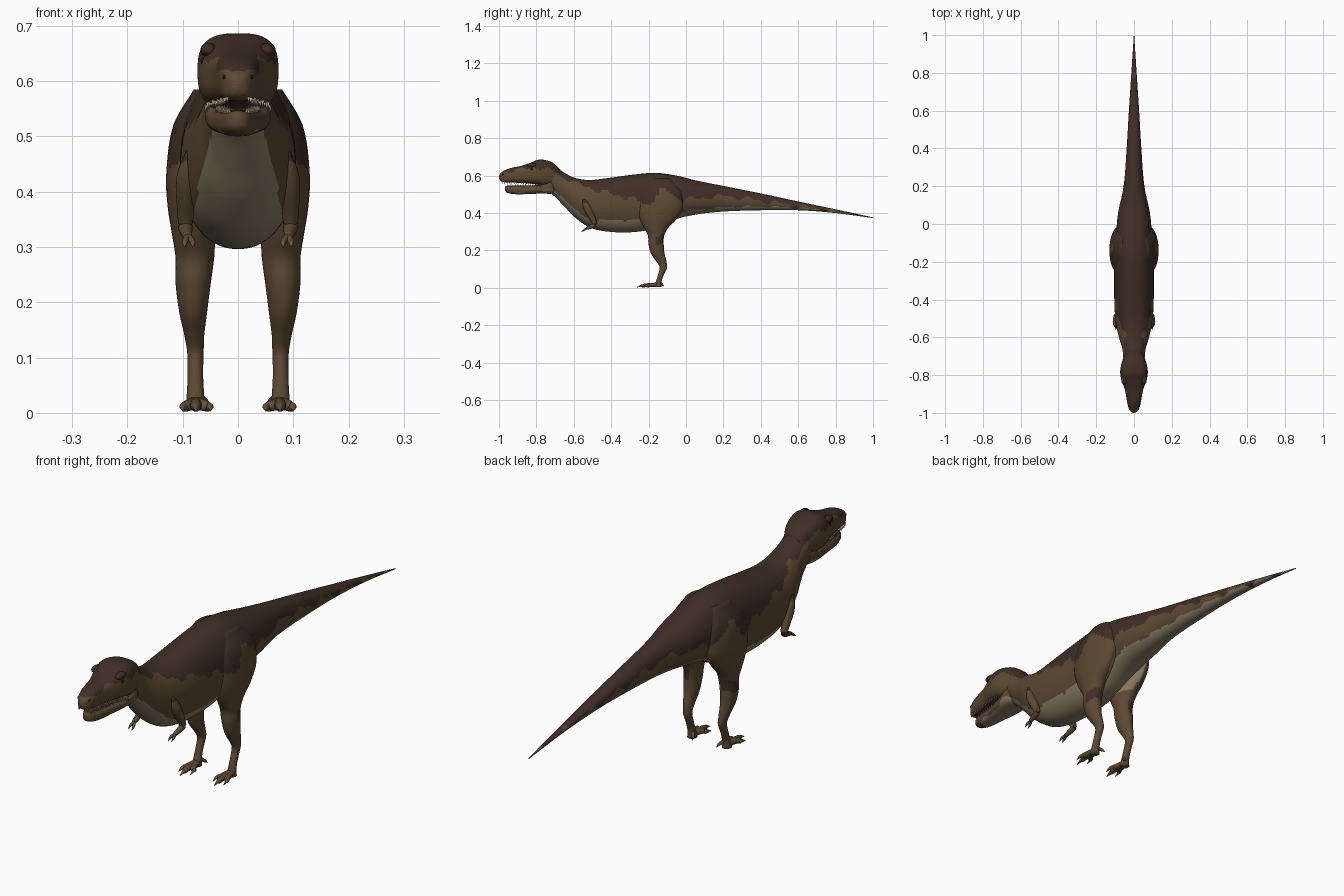
import bpy, bmesh, math
from mathutils import Vector, Matrix

cube = bpy.data.objects.get("Cube")
if cube:
    bpy.data.objects.remove(cube)

# Palette
DARK, MID, PALE, MOUTH, IVORY, CLAW, EYE = range(7)
PALETTE = [("dark brown back", (.05, .028, .019)), ("mid brown flank", (.108, .067, .033)),
           ("pale tan belly", (.25, .205, .13)), ("mouth lining", (.07, .03, .022)),
           ("ivory teeth", (.42, .36, .25)), ("horn claws", (.13, .09, .055)),
           ("dark eye", (.015, .01, .006))]
mats = []
for label, rgb in PALETTE:
    m = bpy.data.materials.new(label)
    m.use_nodes = True
    m.diffuse_color = (*rgb, 1)
    m.node_tree.nodes["Principled BSDF"].inputs["Base Color"].default_value = (*rgb, 1)
    mats.append(m)


def sample(table, t):
    """Smoothly interpolate the rows of a table by their first column."""
    if t <= table[0][0]:
        return table[0][1:]
    if t >= table[-1][0]:
        return table[-1][1:]
    i = max(k for k in range(len(table) - 1) if table[k][0] <= t)
    a, b = table[i], table[i + 1]
    p, q = table[max(i - 1, 0)], table[min(i + 2, len(table) - 1)]
    h = b[0] - a[0]
    s = (t - a[0]) / h
    out = []
    for k in range(1, len(a)):
        ma = (b[k] - p[k]) / (b[0] - p[0]) * h
        mb = (q[k] - a[k]) / (q[0] - a[0]) * h
        out.append(a[k] * (2*s**3 - 3*s**2 + 1) + ma * (s**3 - 2*s**2 + s)
                   + b[k] * (3*s**2 - 2*s**3) + mb * (s**3 - s**2))
    return out


def steps(table, n):
    a, b = table[0][0], table[-1][0]
    return [a + (b - a) * i / n for i in range(n + 1)]


def finish(name, bm, rule):
    """Colour the faces by a rule and make the object."""
    bmesh.ops.recalc_face_normals(bm, faces=bm.faces)
    bm.normal_update()
    for f in bm.faces:
        f.smooth = True
        f.material_index = rule(f.calc_center_median(), f.normal)
    me = bpy.data.meshes.new(name)
    bm.to_mesh(me)
    bm.free()
    for m in mats:
        me.materials.append(m)
    ob = bpy.data.objects.new(name, me)
    bpy.context.collection.objects.link(ob)
    return ob


def loft(name, rings, rule, sides=32):
    """Skin rings given as centre, two half-axes and a squareness."""
    bm = bmesh.new()
    loops = []
    for c, u, v, p in rings:
        loop = []
        for k in range(sides):
            a = math.tau * (k + .5) / sides
            x, y = (math.copysign(abs(w) ** (2 / p), w) for w in (math.cos(a), math.sin(a)))
            loop.append(bm.verts.new(c + u * x + v * y))
        loops.append(loop)
    for l, m in zip(loops, loops[1:]):
        for k in range(sides):
            j = (k + 1) % sides
            bm.faces.new((l[k], l[j], m[j], m[k]))
    bm.faces.new(loops[0])
    bm.faces.new(loops[-1])
    return finish(name, bm, rule)


def long_part(name, table, n, power, rule, sides=48):
    """Loft along y from rows of y, bottom, top, half width."""
    rings = []
    for y in steps(table, n):
        lo, hi, w = sample(table, y)
        rings.append((Vector((0, y, (lo + hi) / 2)), Vector((w, 0, 0)),
                      Vector((0, 0, (hi - lo) / 2)), power))
    return loft(name, rings, rule, sides)


def limb(name, table, rule, n=12, sides=12):
    """Round tube from rows of t, x, y, z, radius."""
    ts = steps(table, n)
    pts = [Vector(sample(table, t)[:3]) for t in ts]
    rings = []
    for i, t in enumerate(ts):
        q = (pts[min(i + 1, n)] - pts[max(i - 1, 0)]).to_track_quat('Z', 'Y')
        r = max(sample(table, t)[3], .0006)
        rings.append((pts[i], q @ Vector((r, 0, 0)), q @ Vector((0, r, 0)), 2))
    return loft(name, rings, rule, sides)


def blob(name, centre, size, colour):
    bm = bmesh.new()
    bmesh.ops.create_uvsphere(bm, u_segments=16, v_segments=10, radius=1,
                              matrix=Matrix.Translation(centre) @ Matrix.Diagonal((*size, 1)))
    return finish(name, bm, lambda c, n: colour)


# Hide pattern: heights where the back and belly colours end
BACK = [(-1, .622), (-.9, .628), (-.8, .645), (-.72, .625), (-.65, .59), (-.5, .53), (-.3, .48),
        (-.2, .45), (-.13, .52), (-.02, .475), (.2, .49), (.5, .452), (.8, .41), (1, .372)]
BELLY = [(-1, .503), (-.8, .512), (-.72, .525), (-.65, .475), (-.55, .385), (-.45, .365),
         (-.25, .365), (-.13, .385), (0, .412), (.3, .435), (.6, .428), (.8, .405), (1, .373)]


def hide(c, n):
    wave = .009 * math.sin(c.y * 41) + .006 * math.sin(c.y * 83)
    if c.z > sample(BACK, c.y)[0] + wave:
        return DARK
    return PALE if c.z < sample(BELLY, c.y)[0] + wave * .4 else MID


# Body, neck and tail in one loft
BODY = [(-.78, .535, .66, .04), (-.72, .503, .664, .055), (-.66, .445, .622, .062),
        (-.6, .382, .59, .08), (-.52, .325, .577, .097), (-.42, .301, .587, .104),
        (-.28, .298, .606, .105), (-.16, .32, .615, .104), (-.05, .368, .6, .095),
        (.06, .393, .573, .084), (.2, .408, .545, .055), (.4, .415, .505, .039),
        (.6, .415, .462, .027), (.8, .4, .42, .014), (1, .373, .377, .001)]
long_part("body_and_tail", BODY, 220, 2.15, hide, 72)

# Skull and lower jaw
SKULL = [(-1, .584, .597, .004), (-.994, .573, .61, .015), (-.975, .565, .626, .028),
         (-.94, .563, .64, .037), (-.88, .561, .653, .048), (-.83, .557, .67, .065),
         (-.79, .551, .685, .073), (-.755, .543, .684, .07), (-.71, .55, .668, .057),
         (-.67, .575, .632, .035)]
JAW = [(-.968, .52, .542, .006), (-.96, .51, .546, .018), (-.92, .501, .547, .031),
       (-.85, .501, .548, .042), (-.78, .504, .553, .055), (-.73, .503, .58, .058),
       (-.68, .505, .6, .04)]
long_part("skull", SKULL, 70, 2.9,
          lambda c, n: MOUTH if n.z < -.9 and c.y > -.97 else hide(c, n))
long_part("lower_jaw", JAW, 50, 2.6,
          lambda c, n: MOUTH if n.z > .9 and c.y < -.76 else hide(c, n))


# Teeth along both jaws
def teeth(name, table, row, inset, direction, first, last, count):
    bm = bmesh.new()
    for i in range(count):
        y = first + (last - first) * i / (count - 1)
        vals = sample(table, y)
        length = .013 + .004 * math.sin(i * 2.1)
        for s in (-1, 1):
            place = Matrix.Translation((s * vals[2] * inset, y, vals[row] + direction * .002))
            bmesh.ops.create_cone(bm, cap_ends=True, segments=6, radius1=.0035, radius2=.0003,
                                  depth=length,
                                  matrix=place @ Matrix.Rotation(0 if direction > 0 else math.pi, 4, 'X'))
    return finish(name, bm, lambda c, n: IVORY)


teeth("upper_teeth", SKULL, 0, .8, -1, -.982, -.78, 17)
teeth("lower_teeth", JAW, 1, .72, 1, -.953, -.79, 13)

# Legs: rows of height, x, y, half width, half depth
LEG = [(.004, .077, -.15, .018, .02), (.03, .077, -.147, .016, .015), (.07, .077, -.134, .014, .016),
       (.11, .077, -.121, .015, .02), (.14, .079, -.131, .018, .027), (.18, .081, -.15, .025, .036),
       (.235, .081, -.16, .032, .041), (.28, .078, -.16, .035, .044), (.32, .08, -.16, .039, .065),
       (.37, .083, -.148, .044, .1), (.43, .083, -.138, .047, .12), (.52, .075, -.135, .042, .11),
       (.585, .055, -.135, .025, .055)]


def leg_hide(c, n):
    side = math.copysign(1, c.x)
    if c.z > .33 and n.x * side < -.25 and c.y > -.16:
        return PALE
    edge = .006 * math.sin(c.y * 90)
    if .235 + edge < c.z < .28 + edge and (n.y > -.1 and n.x * side > -.3):
        return DARK
    return hide(c, n) if c.z > .43 else MID


def claw_tip(y_limit, forward=True):
    return lambda c, n: CLAW if (c.y < y_limit) == forward else MID


for side, s in (("left", 1), ("right", -1)):
    rings = []
    for z in steps(LEG, 90):
        x, y, rx, ry = sample(LEG, z)
        rings.append((Vector((s * x, y, z)), Vector((rx, 0, 0)), Vector((0, ry, 0)), 2))
    loft(side + "_leg", rings, leg_hide, 36)

    # Three front toes and a small hind toe
    for label, tx, ty in (("inner", .05, -.232), ("middle", .076, -.262), ("outer", .1, -.236)):
        mx = .077 * .45 + tx * .55
        limb(f"{side}_{label}_toe",
             [(0, s * .077, -.14, .018, .012), (.4, s * mx, ty * .5 - .08, .014, .0105),
              (.75, s * (tx * .85 + .0115), ty + .03, .011, .009),
              (.82, s * tx, ty + .022, .011, .006), (1, s * tx, ty, .003, .0005)],
             claw_tip(ty + .025), 16)
    limb(side + "_hind_toe", [(0, s * .07, -.143, .03, .007), (.6, s * .058, -.128, .018, .006),
                              (1, s * .053, -.118, .008, .0006)], claw_tip(-.125, False))

    # Small arm with two fingers
    limb(side + "_arm", [(0, s * .083, -.545, .47, .012), (.3, s * .092, -.525, .42, .02),
                         (.6, s * .095, -.49, .35, .014), (.7, s * .095, -.49, .335, .013),
                         (1, s * .091, -.532, .318, .008)],
         lambda c, n: DARK if c.z > .455 else MID, 28, 16)
    for label, dx in (("inner", -.009), ("outer", .005)):
        limb(f"{side}_{label}_finger",
             [(0, s * .091, -.528, .32, .006), (.6, s * (.091 + dx), -.546, .309, .005),
              (1, s * (.091 + dx), -.56, .299, .0006)], claw_tip(-.551))

    # Face details
    blob(side + "_eye", (s * .061, -.822, .636), (.007, .009, .008), EYE)
    blob(side + "_brow", (s * .053, -.822, .656), (.015, .028, .013), DARK)
    blob(side + "_nostril", (s * .024, -.978, .607), (.004, .006, .004), EYE)
